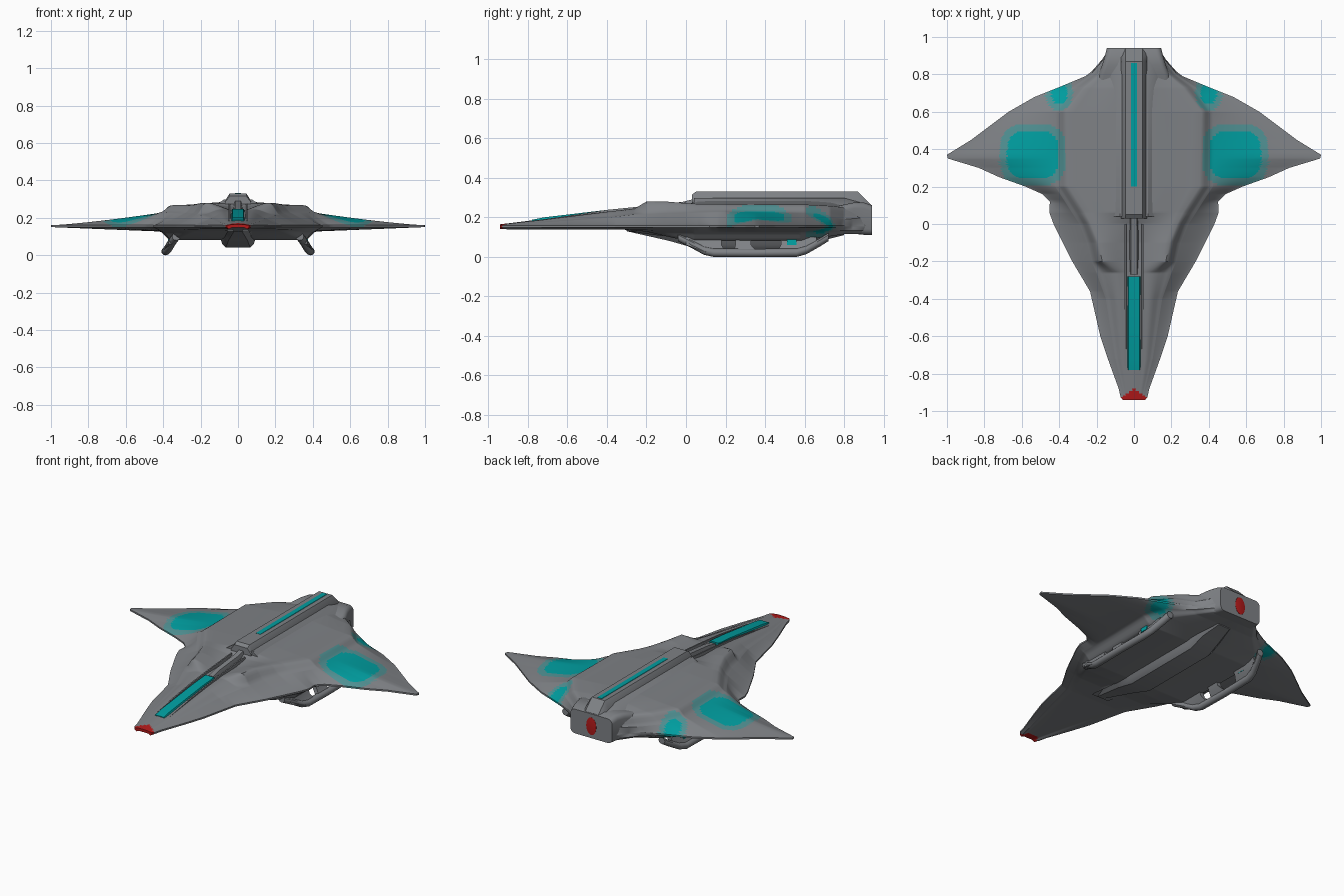
import bpy, bmesh, math

if "Cube" in bpy.data.objects:
    bpy.data.objects.remove(bpy.data.objects["Cube"])


def paint(name, rgb):
    m = bpy.data.materials.new(name)
    m.diffuse_color = (*rgb, 1)
    m.use_nodes = True
    m.node_tree.nodes["Principled BSDF"].inputs["Base Color"].default_value = m.diffuse_color
    return m


GREY = paint("grey", (0.21, 0.22, 0.235))
CYAN = paint("cyan", (0.0, 0.34, 0.35))
TEAL = paint("faded_cyan", (0.08, 0.28, 0.29))
RED = paint("red", (0.45, 0.01, 0.01))


def loft(name, rings, mats=(GREY,), pick=None, mirror=False, angle=35):
    """Skin closed rings of points, cap both ends, optionally colour faces."""
    bm = bmesh.new()
    vs = [[bm.verts.new(p) for p in r] for r in rings]
    n = len(vs[0])
    for a, b in zip(vs, vs[1:]):
        for i in range(n):
            bm.faces.new((a[i], a[(i + 1) % n], b[(i + 1) % n], b[i]))
    bm.faces.new(vs[0])
    bm.faces.new(vs[-1])
    bmesh.ops.recalc_face_normals(bm, faces=bm.faces)
    if pick:
        for f in bm.faces:
            f.material_index = pick(f.calc_center_median())
    me = bpy.data.meshes.new(name)
    bm.to_mesh(me)
    bm.free()
    ob = bpy.data.objects.new(name, me)
    bpy.context.collection.objects.link(ob)
    for m in mats:
        me.materials.append(m)
    if mirror:
        ob.modifiers.new("Mirror", 'MIRROR')
    bpy.ops.object.select_all(action='DESELECT')
    ob.select_set(True)
    bpy.context.view_layer.objects.active = ob
    bpy.ops.object.shade_smooth_by_angle(angle=math.radians(angle))
    return ob


def lerp(table, y):
    for a, b in zip(table, table[1:]):
        if y <= b[0]:
            t = max(0, (y - a[0]) / (b[0] - a[0]))
            return [p + (q - p) * t for p, q in zip(a[1:], b[1:])]
    return list(table[-1][1:])


def ease(t):
    return t * t * (3 - 2 * t)


# Hull and wings: outline (y, half width)
outline = [(-.94, .06), (-.925, .072), (-.88, .082), (-.72, .14), (-.6, .18), (-.36, .235),
           (-.2, .33), (0, .43), (.06, .452), (.12, .45), (.16, .49), (.2, .58), (.25, .72),
           (.3, .83), (.35, .995), (.37, 1), (.45, .87), (.6, .67), (.68, .53), (.74, .38),
           (.79, .26), (.84, .195), (.92, .145)]
# Deck: y, centre z, shoulder x, shoulder z, shoulder foot x, foot z
deck = [(-.94, .165, .03, .164, .045, .162), (-.72, .192, .06, .188, .10, .175),
        (-.4, .23, .08, .228, .15, .198), (-.26, .235, .09, .245, .20, .215),
        (-.2, .235, .17, .28, .225, .215), (-.1, .24, .19, .28, .25, .22),
        (0, .26, .23, .272, .29, .222), (.06, .287, .26, .268, .33, .225),
        (.2, .287, .35, .267, .42, .228), (.6, .287, .36, .265, .42, .222),
        (.73, .285, .26, .258, .33, .205), (.8, .28, .18, .25, .23, .19),
        (.92, .26, .11, .24, .13, .2)]
# Belly: y, depth z, flat half width, foot half width
belly = [(-.94, .148, .03, .05), (-.36, .142, .15, .2), (-.2, .128, .22, .28), (-.06, .095, .3, .36),
         (.04, .08, .35, .41), (.58, .08, .36, .42), (.7, .1, .3, .38), (.8, .115, .2, .24), (.92, .115, .12, .135)]
WING = 48   # steps across each wing


def hull_ring(y):
    w, = lerp(outline, y)
    zc, xs, zs, xf, zf = lerp(deck, y)
    zb, xb, xe = lerp(belly, y)
    zw = zb + (.138 - zb) * .8
    top = [(xs * i / 8, zc + (zs - zc) * ease(i / 8)) for i in range(9)]
    top += [(xs + (xf - xs) * i / 5, zs + (zf - zs) * ease(i / 5)) for i in range(1, 6)]
    top += [(xf + (w - xf) * i / WING, .16 + (zf - .16) * (1 - i / WING) ** 1.3) for i in range(1, WING + 1)]
    low = [(xe + (w - xe) * i / 20, .15 + (zw - .15) * (1 - i / 20)) for i in range(20, -1, -1)]
    low += [(xe + (xb - xe) * i / 5, zw + (zb - zw) * ease(i / 5)) for i in range(1, 6)]
    half = top + low
    half.append((0, zb))
    other = [(-x, z) for x, z in half[-2:0:-1]]
    return [(x, y, z) for x, z in half + other]


def hull_colour(c):
    x = abs(c.x)
    wing = abs((x - .54) / .16) ** 3 + abs((c.y - .37) / .15) ** 3
    rear = ((x - .4) / .07) ** 2 + ((c.y - .7) / .09) ** 2
    level = min(wing if c.z > .155 else 9, rear + .25)
    if c.y < -.88 - x * .7:          # nose tip marking
        return 2
    return 1 if level < .65 else 3 if level < 1.35 else 0


keys = {round(r[0], 3) for t in (outline, deck, belly) for r in t}
ys = sorted(keys | {round(-.93 + .0125 * i, 3) for i in range(148)})
loft("hull", [hull_ring(y) for y in ys], (GREY, CYAN, RED, TEAL), hull_colour)


def strip(name, path, sides, mats=(GREY,), mirror=False, x=0):
    """Bar along y: path of (y, top z, bottom z); sides = top and bottom half width."""
    wt, wb = sides
    loft(name, [[(x - wb, y, b), (x - wb, y, (t + b) / 2), (x - wt, y, t),
                 (x + wt, y, t), (x + wb, y, (t + b) / 2), (x + wb, y, b)]
                for y, t, b in path], mats, mirror=mirror)


# Dorsal spine, its cyan light strip and the shoulder ridge under it
strip("spine", [(.03, .315, .25), (.05, .33, .25), (.87, .33, .25), (.935, .265, .22)], (.045, .07))
strip("spine_light", [(.2, .331, .32), (.3, .332, .32), (.86, .332, .32)], (.015, .02), (CYAN,))
strip("spine_base", [(.04, .298, .22), (.8, .298, .22), (.92, .265, .22)], (.075, .13))
# Nose canopy light with side rails
strip("canopy_light", [(-.78, .188, .15), (-.72, .2, .16), (-.4, .238, .18), (-.28, .248, .2)], (.03, .04), (CYAN,))
strip("canopy_rail", [(-.76, .184, .16), (-.4, .238, .19), (-.2, .258, .2), (0, .275, .22)],
      (.004, .007), mirror=True, x=.046)
# Neck ridge linking canopy and spine
strip("neck_ridge", [(-.27, .245, .2), (-.2, .26, .2), (-.02, .278, .22), (.05, .295, .22)], (.015, .025))


# Tail block with rounded corners and red exhaust
def tail_ring(y, w, lo, hi, r=.03):
    ring = []
    for k, (sx, cz) in enumerate(((1, hi - r), (-1, hi - r), (-1, lo + r), (1, lo + r))):
        for i in range(5):
            a = math.pi / 2 * (k + i / 4)
            ring.append((sx * (w - r) + r * math.cos(a), y, cz + r * math.sin(a)))
    return ring


loft("tail_block", [tail_ring(.74, .2, .125, .25), tail_ring(.8, .19, .122, .265), tail_ring(.85, .17, .117, .275),
                    tail_ring(.9, .155, .112, .275), tail_ring(.94, .145, .11, .262)])
loft("exhaust", [[(r * .035 * math.cos(a * math.pi / 12), y, .185 + r * .055 * math.sin(a * math.pi / 12))
                  for a in range(24)] for y, r in ((.92, 1), (.941, 1), (.942, .9))], (RED,))

# Belly keel, tapered at both ends
loft("keel", [[(-w - .04, y, .13), (-w - .02, y, z + .02), (-w, y, z), (w, y, z),
               (w + .02, y, z + .02), (w + .04, y, .13)]
              for y, w, z in ((-.3, .02, .13), (-.08, .05, .08), (.06, .065, .04),
                              (.58, .065, .04), (.68, .06, .08), (.8, .04, .11))])

# Landing skids: bowed rail and raked struts per side
rail = [(-.04, .33, .1), (.03, .355, .065), (.09, .375, .032), (.14, .385, .021), (.35, .388, .02),
        (.56, .385, .021), (.61, .375, .035), (.68, .35, .075), (.72, .335, .1)]
loft("skid_rail", [[(x + .022 * math.cos(a * math.pi / 6), y, z + .021 * math.sin(a * math.pi / 6))
                    for a in range(12)] for y, x, z in rail], mirror=True)


def strut(name, low, high, mats=(GREY,)):
    rings = []
    for (y0, y1), x, z in ((low, .385, .025), (high, .36, .06), (high, .345, .1)):
        rings.append([(x - .014, y0, z), (x + .014, y0, z), (x + .014, y1, z), (x - .014, y1, z)])
    loft(name, rings, mats, mirror=True)


strut("front_strut", (.1, .2), (.0, .18))
strut("middle_strut", (.24, .36), (.25, .33))
strut("rear_strut", (.46, .58), (.48, .66))
loft("strut_light", [[(.345, y, .06), (.378, y, .06), (.37, y, .115), (.345, y, .115)]
                     for y in (.51, .56)], (CYAN,), mirror=True)
